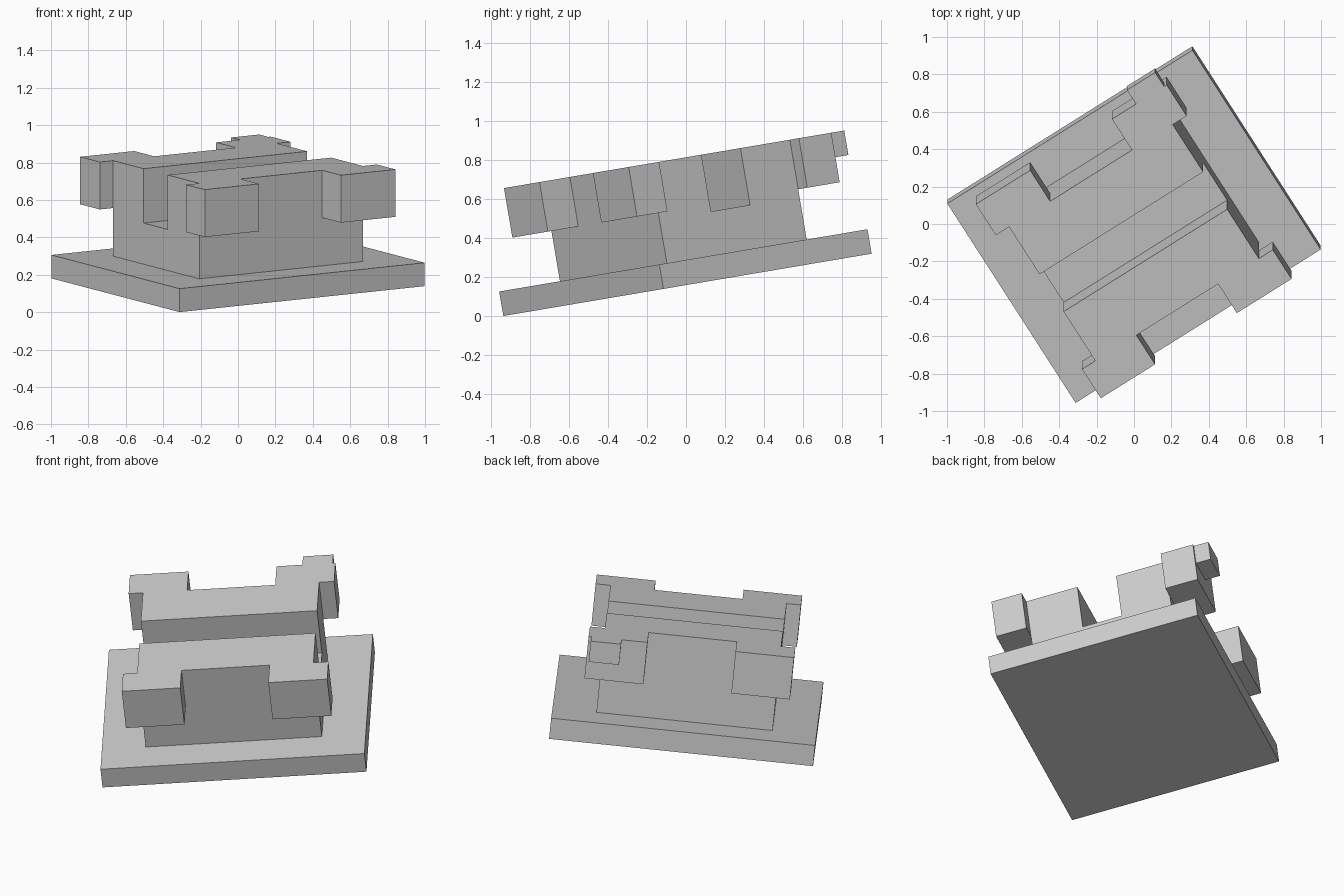
import bpy
import bmesh
from math import radians
from mathutils import Matrix, Vector

cube = bpy.data.objects.get("Cube")
if cube:
    bpy.data.objects.remove(cube, do_unlink=True)

# Single plain grey
grey = bpy.data.materials.new("plain_grey")
grey.use_nodes = True
colour = (0.6, 0.6, 0.6, 1.0)
grey.diffuse_color = colour
grey.node_tree.nodes["Principled BSDF"].inputs["Base Color"].default_value = colour

# The whole model is turned and tilted as one piece
POSE = (Matrix.Translation((0, 0.0075, 0.16))
        @ Matrix.Rotation(radians(9.6), 4, 'X')
        @ Matrix.Rotation(radians(32.4), 4, 'Z'))


def prism(name, profile, x0, x1):
    """Extrude a (y, z) profile from x0 to x1, then pose it."""
    bm = bmesh.new()
    face = bm.faces.new([bm.verts.new((x0, y, z)) for y, z in profile])
    moved = bmesh.ops.extrude_face_region(bm, geom=[face])["geom"]
    verts = [v for v in moved if isinstance(v, bmesh.types.BMVert)]
    bmesh.ops.translate(bm, verts=verts, vec=Vector((x1 - x0, 0, 0)))
    bmesh.ops.recalc_face_normals(bm, faces=bm.faces)
    bm.transform(POSE)
    mesh = bpy.data.meshes.new(name)
    bm.to_mesh(mesh)
    bm.free()
    mesh.materials.append(grey)
    obj = bpy.data.objects.new(name, mesh)
    bpy.context.scene.collection.objects.link(obj)
    return obj


def box(name, x0, x1, y0, y1, z0, z1):
    return prism(name, [(y0, z0), (y1, z0), (y1, z1), (y0, z1)], x0, x1)


BASE, TOP, FLOOR = 0.127, 0.645, 0.35
HALF_X, HALF_Y = 0.518, 0.43

# Base plate
box("base_plate", -0.776, 0.776, -0.64, 0.64, 0, BASE)

# Body with a channel running along its top
prism("slotted_body", [(-HALF_Y, BASE), (HALF_Y, BASE), (HALF_Y, TOP),
                       (0.126, TOP), (0.126, FLOOR), (-0.114, FLOOR),
                       (-0.114, TOP), (-HALF_Y, TOP)], -HALF_X, HALF_X)

# Raised lugs at the four corners
for depth, y0, y1 in (("front", -0.617, -HALF_Y), ("back", HALF_Y, 0.629)):
    for side, x0, x1 in (("right", -0.602, -0.258), ("left", 0.26, 0.606)):
        box(f"{depth}_{side}_lug", x0, x1, y0, y1, 0.388, TOP)

# Small tab behind the back left lug
box("back_tab", 0.412, 0.59, 0.629, 0.719, 0.518, TOP)
